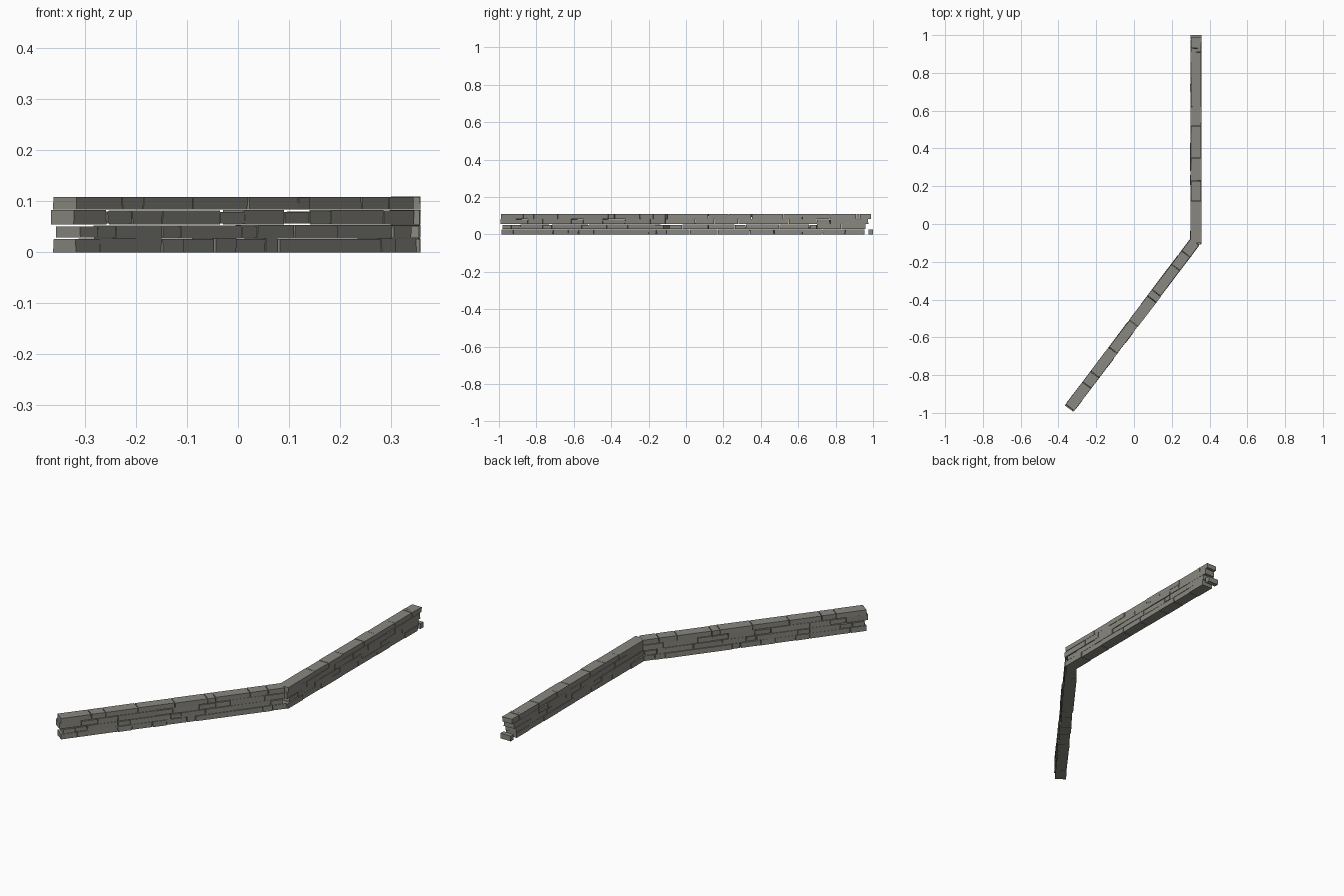
import bpy, bmesh, random
from mathutils import Vector

cube = bpy.data.objects.get("Cube")
if cube:
    bpy.data.objects.remove(cube, do_unlink=True)

random.seed(4)

stone_grey = bpy.data.materials.new("stone grey")
stone_grey.use_nodes = True
grey = (0.25, 0.245, 0.215, 1)
stone_grey.diffuse_color = grey
stone_grey.node_tree.nodes["Principled BSDF"].inputs["Base Color"].default_value = grey

WIDTH = 0.056
GAP = 0.0012
LEVELS = [(0.0, 0.0265), (0.0275, 0.0535), (0.0545, 0.0825), (0.0835, 0.1085)]


def jitter(amount):
    return random.uniform(-amount, amount)


def add_stone(bm, origin, along, span, level):
    """One roughly cut block running through the whole wall thickness."""
    side = Vector((along.y, -along.x, 0))
    half = WIDTH / 2 + jitter(0.0018)
    shift = jitter(0.0008)
    low, high = level[0], level[1] + jitter(0.0008)
    geom = bmesh.ops.create_cube(bm, size=1)
    for v in geom["verts"]:
        s = (span[0] + GAP if v.co.x < 0 else span[1] - GAP) + jitter(0.0012)
        w = (half if v.co.y > 0 else -half) + shift + jitter(0.0008)
        z = low if v.co.z < 0 else high
        v.co = origin + along * s + side * w + Vector((0, 0, z))


def build_wall(name, start, end, courses):
    origin = Vector((*start, 0))
    along = (Vector((*end, 0)) - origin).normalized()
    for i, joints in enumerate(courses):
        bm = bmesh.new()
        for span in zip(joints, joints[1:]):
            low, high = LEVELS[i]
            # short stones in the middle courses sit a little lower
            if i in (1, 2) and span[1] - span[0] < 0.09:
                low, high = low + 0.002, high - 0.003
            add_stone(bm, origin, along, span, (low, high))
        # lone foundation stone at the far end of the straight wall
        if name == "straight_wall" and i == 0:
            add_stone(bm, origin, along, (1.075, 1.101), LEVELS[0])
        bmesh.ops.recalc_face_normals(bm, faces=bm.faces)
        mesh = bpy.data.meshes.new(f"{name}_course_{i + 1}")
        bm.to_mesh(mesh)
        bm.free()
        mesh.materials.append(stone_grey)
        obj = bpy.data.objects.new(mesh.name, mesh)
        bpy.context.collection.objects.link(obj)


# Joints along each wall, bottom course first
build_wall("diagonal_wall", (-0.34, -0.972), (0.328, -0.088), [
    [0, .08, .28, .35, .45, .52, .62, .66, .99, 1.04, 1.11],
    [.01, .07, .13, .28, .34, .54, .59, .71, .85, 1.03, 1.09],
    [-.008, .10, .18, .28, .47, .55, .68, .76, .83, 1.0, 1.10],
    [0, .15, .22, .38, .56, .72, .76, .93, 1.02, 1.10],
])
build_wall("straight_wall", (0.328, -0.1), (0.328, 1.0), [
    [-.005, .12, .27, .44, .57, .72, .83, .95, 1.055],
    [.01, .08, .22, .36, .42, .60, .76, .80, .93, 1.06],
    [-.01, .15, .25, .38, .53, .65, .80, .87, 1.075],
    [0, .22, .33, .45, .62, .72, .87, 1.01, 1.03, 1.09],
])
